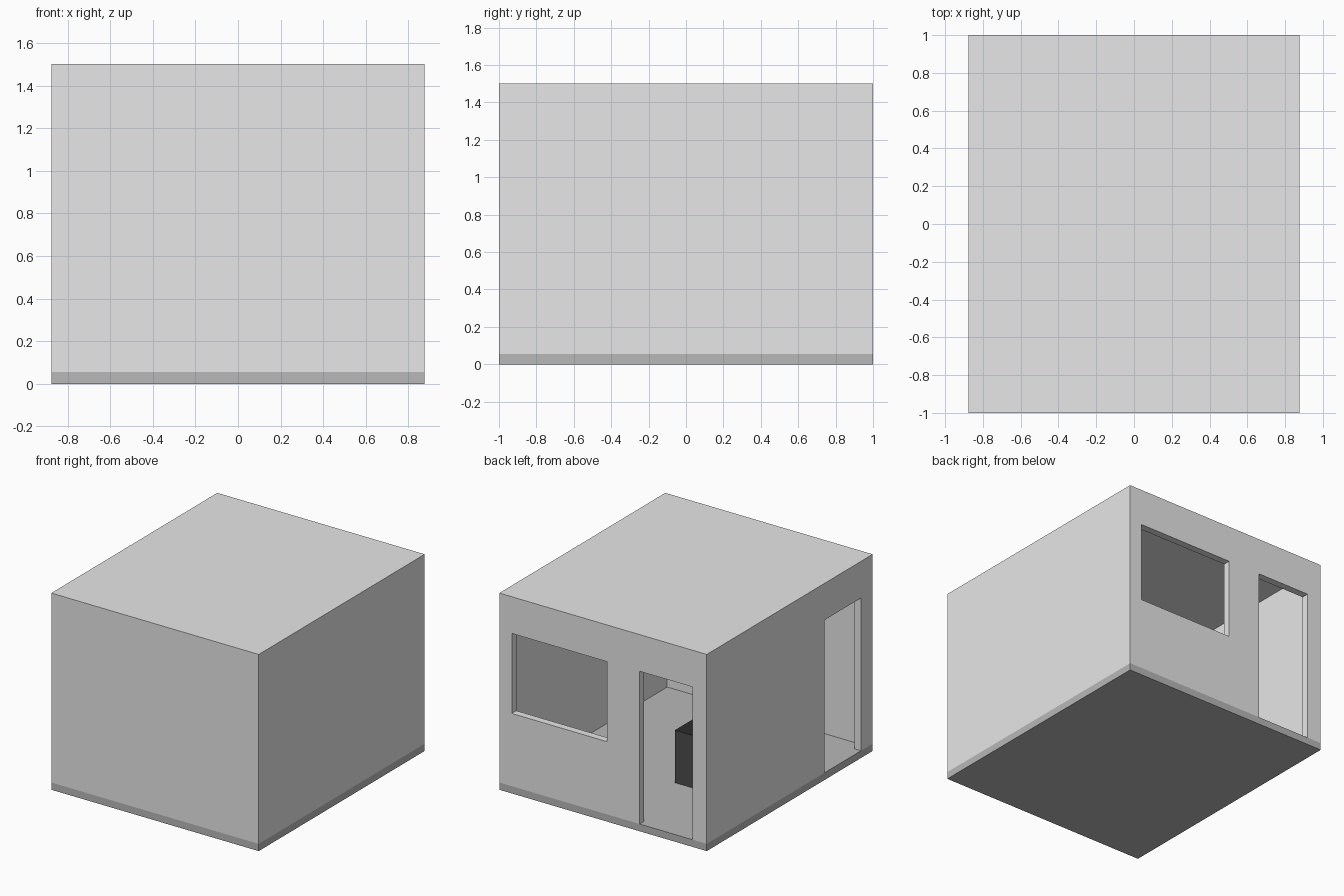
import bpy
import bmesh
from mathutils import Vector

default = bpy.data.objects.get("Cube")
if default:
    bpy.data.objects.remove(default, do_unlink=True)


def material(name, value):
    mat = bpy.data.materials.new(name)
    mat.use_nodes = True
    colour = (value, value, value, 1)
    mat.diffuse_color = colour
    mat.node_tree.nodes["Principled BSDF"].inputs["Base Color"].default_value = colour
    return mat


def box(name, low, high, *mats):
    """Axis-aligned box between two corners."""
    low, high = Vector(low), Vector(high)
    bm = bmesh.new()
    bmesh.ops.create_cube(bm, size=1)
    for v in bm.verts:
        v.co = (low + high) / 2 + v.co * (high - low)
    mesh = bpy.data.meshes.new(name)
    bm.to_mesh(mesh)
    bm.free()
    for mat in mats:
        mesh.materials.append(mat)
    obj = bpy.data.objects.new(name, mesh)
    bpy.context.collection.objects.link(obj)
    return obj


plaster = material("light grey plaster", 0.8)
concrete = material("mid grey concrete", 0.48)
charcoal = material("charcoal", 0.07)
black = material("near black", 0.025)

X, Y, H = 0.875, 1.0, 1.5      # half width, half depth, height
T = 0.055                      # wall, roof and floor thickness
HEAD = 1.22                    # top of every opening
OUT = 0.1                      # cutter overshoot

# Floor slab
box("floor_slab", (-X, -Y, 0), (X, Y, T), concrete)

# Walls and flat roof, hollowed out and pierced by the openings
shell = box("walls_and_roof", (-X, -Y, T), (X, Y, H), plaster)
cutters = [
    box("room_cutter", (T - X, T - Y, -OUT), (X - T, Y - T, H - T), plaster),
    box("window_cutter", (-0.035, Y - 2 * T, 0.61), (0.77, Y + OUT, HEAD), plaster),
    box("back_door_cutter", (-0.755, Y - 2 * T, -OUT), (-0.308, Y + OUT, HEAD), plaster),
    box("side_door_cutter", (-X - OUT, -0.86, -OUT), (2 * T - X, -0.42, HEAD), plaster),
]
for cutter in cutters:
    cutter.hide_render = True
    cut = shell.modifiers.new(cutter.name, "BOOLEAN")
    cut.operation = "DIFFERENCE"
    cut.solver = "EXACT"
    cut.object = cutter

# Bake the cuts and drop the cutters
bpy.context.view_layer.update()
graph = bpy.context.evaluated_depsgraph_get()
baked = bpy.data.meshes.new_from_object(shell.evaluated_get(graph))
shell.modifiers.clear()
shell.data = baked
for cutter in cutters:
    bpy.data.objects.remove(cutter, do_unlink=True)

# Cabinet standing in the room, with a darker top
cabinet = box("cabinet", (-0.52, -0.09, T), (-0.12, 0.306, 0.455), charcoal, black)
for face in cabinet.data.polygons:
    face.material_index = int(face.normal.z > 0.5)
